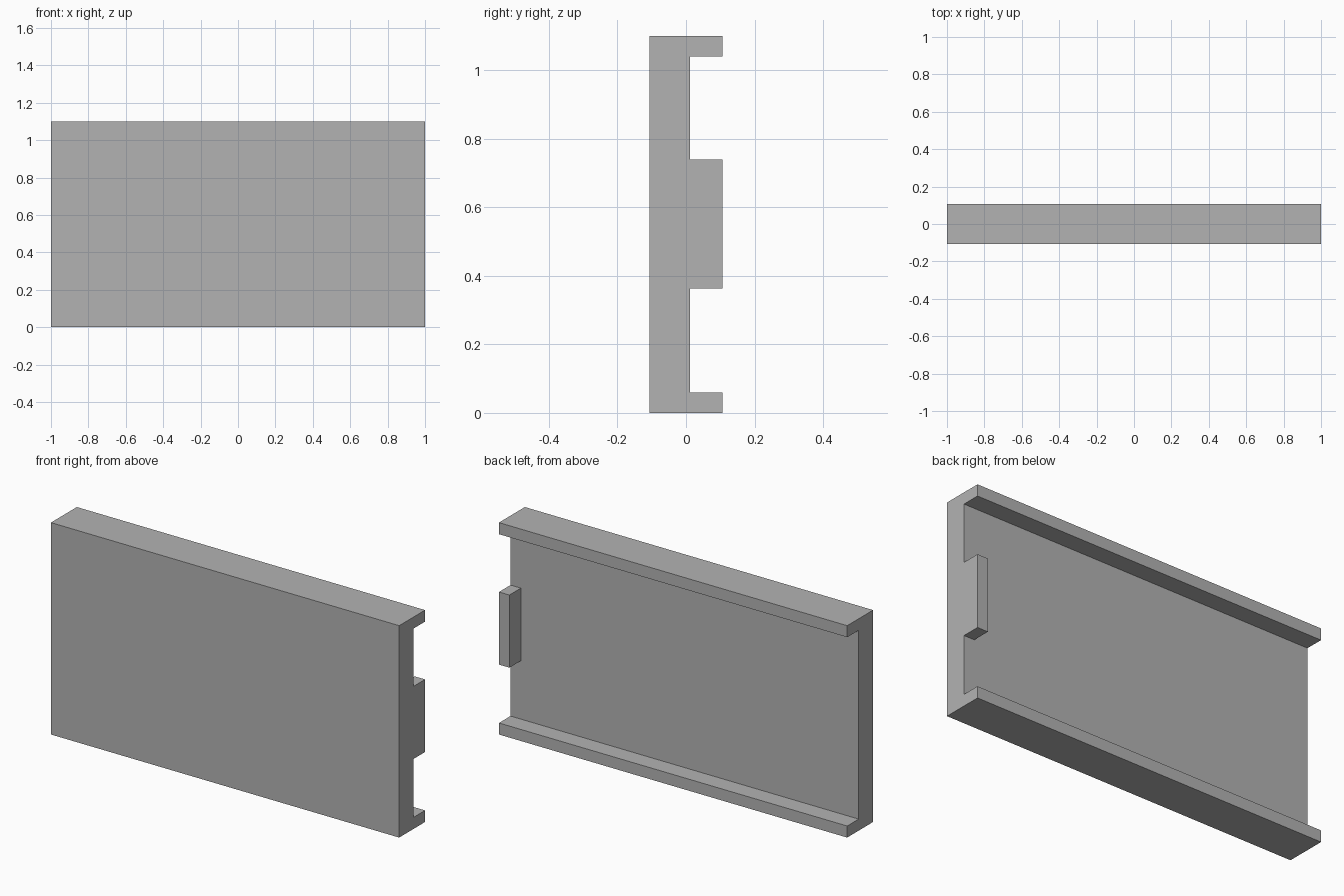
import bpy
import bmesh

cube = bpy.data.objects.get("Cube")
if cube:
    bpy.data.objects.remove(cube, do_unlink=True)

# Single grey material
grey = bpy.data.materials.new("plain_grey")
grey.use_nodes = True
colour = (0.45, 0.45, 0.45, 1)
grey.diffuse_color = colour
grey.node_tree.nodes["Principled BSDF"].inputs["Base Color"].default_value = colour

HALF_LENGTH, HEIGHT = 1.0, 1.1
FRONT, BACK = -0.106, 0.106
PANEL_BACK = 0.012
LIP = 0.06


def extrude_profile(name, profile, x0, x1):
    """Sweep a (y, z) outline along x into a closed solid."""
    bm = bmesh.new()
    face = bm.faces.new([bm.verts.new((x0, y, z)) for y, z in profile])
    swept = bmesh.ops.extrude_face_region(bm, geom=[face])
    verts = [g for g in swept["geom"] if isinstance(g, bmesh.types.BMVert)]
    bmesh.ops.translate(bm, verts=verts, vec=(x1 - x0, 0, 0))
    bmesh.ops.recalc_face_normals(bm, faces=bm.faces)
    mesh = bpy.data.meshes.new(name)
    bm.to_mesh(mesh)
    bm.free()
    mesh.materials.append(grey)
    obj = bpy.data.objects.new(name, mesh)
    bpy.context.collection.objects.link(obj)
    return obj


# Panel with a lip along its top and bottom edges
extrude_profile("channel_panel", [
    (FRONT, 0), (BACK, 0), (BACK, LIP), (PANEL_BACK, LIP),
    (PANEL_BACK, HEIGHT - LIP), (BACK, HEIGHT - LIP),
    (BACK, HEIGHT), (FRONT, HEIGHT),
], -HALF_LENGTH, HALF_LENGTH)

# Stop block on the back, flush with the left end
extrude_profile("end_stop", [
    (PANEL_BACK, 0.363), (BACK, 0.363), (BACK, 0.74), (PANEL_BACK, 0.74),
], HALF_LENGTH - LIP, HALF_LENGTH)
